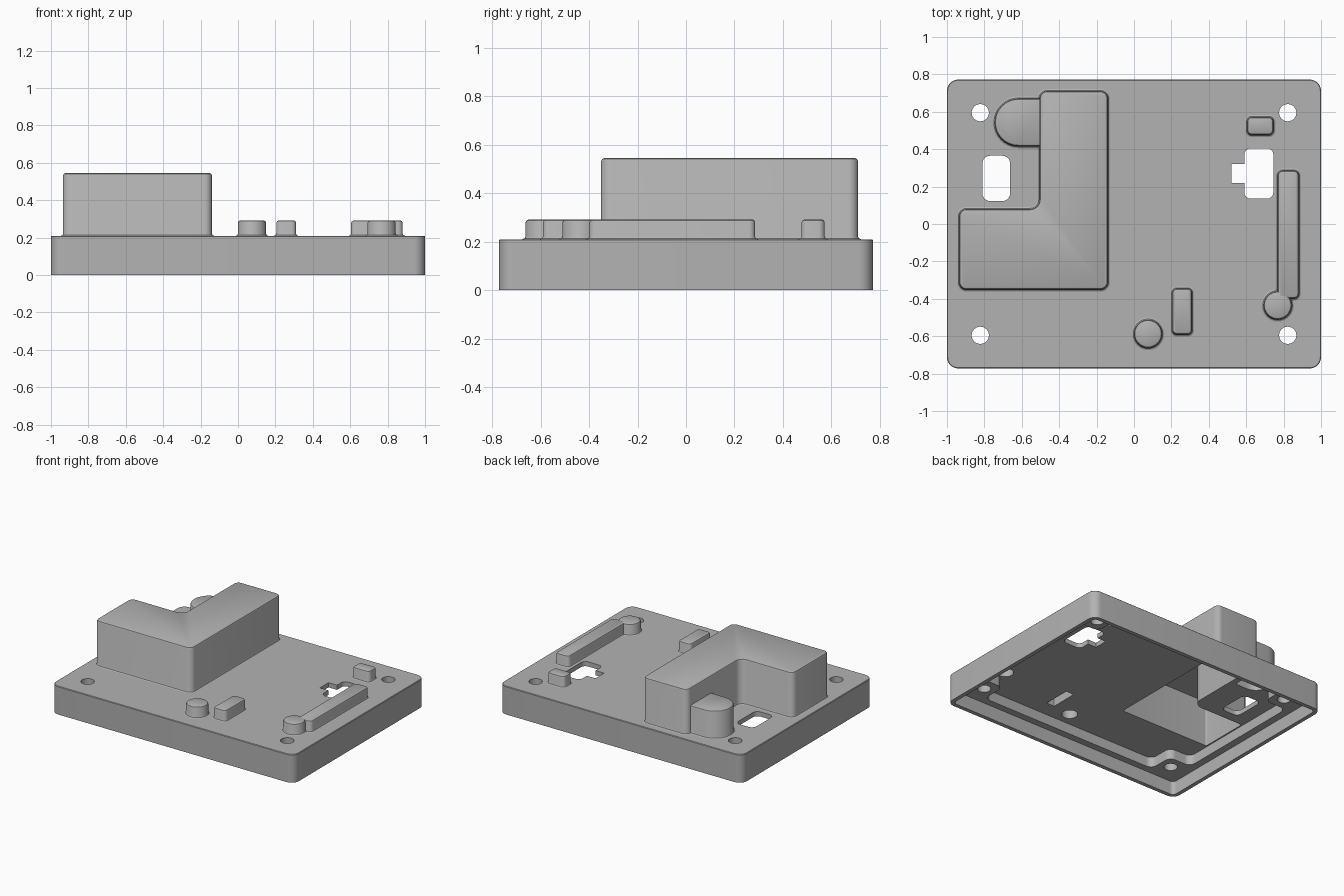
import bpy
import bmesh
from math import cos, sin, pi
from mathutils import Vector

if "Cube" in bpy.data.objects:
    bpy.data.objects.remove(bpy.data.objects["Cube"])

grey = bpy.data.materials.new("mid_grey")
grey.use_nodes = True
grey.diffuse_color = (0.45, 0.45, 0.45, 1)
grey.node_tree.nodes["Principled BSDF"].inputs["Base Color"].default_value = (0.45, 0.45, 0.45, 1)

LEDGE = 0.1
CEILING = 0.175
PLATE_TOP = 0.21
LOW_TOP = 0.292
ARC_STEPS = 8


def rounded(corners):
    """Counter-clockwise outline from right-angled corners (x, y, radius)."""
    out = []
    n = len(corners)
    for i, (x, y, r) in enumerate(corners):
        p = Vector((x, y))
        if r == 0:
            out.append(p)
            continue
        a = (Vector(corners[i - 1][:2]) - p).normalized()
        b = (Vector(corners[(i + 1) % n][:2]) - p).normalized()
        for s in range(ARC_STEPS + 1):
            t = pi / 2 * s / ARC_STEPS
            q = p + a * r * (1 - sin(t)) + b * r * (1 - cos(t))
            if not out or (q - out[-1]).length > 1e-4:
                out.append(q)
    if (out[0] - out[-1]).length < 1e-4:
        out.pop()
    return out


def box(x0, x1, y0, y1, r, r_right=None):
    q = r if r_right is None else r_right
    return rounded([(x0, y0, r), (x1, y0, q), (x1, y1, q), (x0, y1, r)])


def disc(x, y, r):
    return box(x - r, x + r, y - r, y + r, r)


def offset(outline, d):
    """Move an outline outward by d."""
    out = []
    n = len(outline)
    for i, p in enumerate(outline):
        e1 = (p - outline[i - 1]).normalized()
        e2 = (outline[(i + 1) % n] - p).normalized()
        n1, n2 = Vector((e1.y, -e1.x)), Vector((e2.y, -e2.x))
        out.append(p + (n1 + n2) * d / (1 + n1.dot(n2)))
    return out


def ring(bm, outline, z):
    return [bm.verts.new((p.x, p.y, z)) for p in outline]


def walls(bm, outline, profile, inward=False, cap=False):
    """Side walls through (offset, height) rings, with an optional lid."""
    rings = [ring(bm, offset(outline, d), z) for d, z in profile]
    n = len(outline)
    faces = [[lo[i], lo[(i + 1) % n], hi[(i + 1) % n], hi[i]]
             for lo, hi in zip(rings, rings[1:]) for i in range(n)]
    if cap:
        faces.append(rings[-1])
    for f in faces:
        bm.faces.new(f[::-1] if inward else f)


def sheet(bm, outlines, z, up):
    """Flat face filling the first outline, with the others as holes."""
    edges = []
    for outline in outlines:
        vs = ring(bm, outline, z)
        edges += [bm.edges.new((vs[i - 1], vs[i])) for i in range(len(vs))]
    result = bmesh.ops.triangle_fill(bm, use_beauty=True, edges=edges, normal=(0, 0, 1))
    for f in result["geom"]:
        if isinstance(f, bmesh.types.BMFace):
            f.normal_update()
            if (f.normal.z > 0) != up:
                f.normal_flip()


def finish(bm, name):
    bmesh.ops.remove_doubles(bm, verts=bm.verts, dist=1e-5)
    mesh = bpy.data.meshes.new(name)
    bm.to_mesh(mesh)
    bm.free()
    mesh.materials.append(grey)
    obj = bpy.data.objects.new(name, mesh)
    bpy.context.scene.collection.objects.link(obj)
    bpy.ops.object.select_all(action="DESELECT")
    obj.select_set(True)
    bpy.context.view_layer.objects.active = obj
    bpy.ops.object.shade_smooth_by_angle(angle=0.6)


# Raised housings: name, outline, top height, wall thickness
main_block = rounded([(-0.935, -0.35, 0.04), (-0.14, -0.35, 0.04), (-0.14, 0.71, 0.04),
                      (-0.505, 0.71, 0.04), (-0.505, 0.08, 0.05), (-0.935, 0.08, 0.04)])
housings = [
    ("main_housing", main_block, 0.545, 0.03),
    ("round_ended_housing", box(-0.745, -0.49, 0.417, 0.67, 0.126, 0), 0.415, 0.03),
    ("front_block", box(0.205, 0.31, -0.59, -0.345, 0.024), LOW_TOP, 0.02),
    ("back_block", box(0.605, 0.745, 0.477, 0.572, 0.025), LOW_TOP, 0.02),
    ("long_bar", box(0.768, 0.88, -0.398, 0.285, 0.025), LOW_TOP, 0.02),
    ("front_button", disc(0.075, -0.587, 0.075), LOW_TOP, 0.02),
    ("bar_button", disc(0.768, -0.435, 0.075), LOW_TOP, 0.02),
]
for name, outline, top, wall in housings:
    bm = bmesh.new()
    walls(bm, outline, [(0.012, PLATE_TOP), (0.004, PLATE_TOP + 0.004), (0, PLATE_TOP + 0.012),
                        (0, top - 0.012), (-0.004, top - 0.004), (-0.012, top)], cap=True)
    finish(bm, name)

# Outlines of the plate, its lip recess and the cavity stepping round the corner bosses
plate = box(-1, 1, -0.772, 0.772, 0.06)
lip = offset(plate, -0.03)
X, Y, BX, BY, R = 0.915, 0.69, 0.735, 0.5, 0.05
corners = []
for sx, sy in ((-1, -1), (1, -1), (1, 1), (-1, 1)):
    boss = [(sx * X, sy * BY, R), (sx * BX, sy * BY, R), (sx * BX, sy * Y, R)]
    corners += boss if sx * sy > 0 else boss[::-1]
cavity = rounded(corners)

# Openings
pockets = [offset(outline, -wall) for _, outline, _, wall in housings]
screws = [disc(sx * 0.822, sy * 0.595, 0.046) for sx in (-1, 1) for sy in (-1, 1)]
windows = [
    box(-0.81, -0.663, 0.123, 0.365, 0.04),
    rounded([(0.59, 0.135, 0.035), (0.745, 0.135, 0.035), (0.745, 0.405, 0.035),
             (0.59, 0.405, 0.035), (0.59, 0.322, 0), (0.52, 0.322, 0),
             (0.52, 0.22, 0), (0.59, 0.22, 0)]),
]

# Hollow plate: flat sheets, then the walls joining them
bm = bmesh.new()
sheet(bm, [plate, lip], 0, False)
sheet(bm, [lip, cavity] + screws, LEDGE, False)
sheet(bm, [cavity] + pockets + windows, CEILING, False)
sheet(bm, [offset(plate, -0.004)] + pockets + screws + windows, PLATE_TOP, True)
walls(bm, plate, [(0, 0), (0, PLATE_TOP - 0.004), (-0.004, PLATE_TOP)])
walls(bm, lip, [(0, 0), (0, LEDGE)], inward=True)
walls(bm, cavity, [(0, LEDGE), (0, CEILING)], inward=True)
for hole in screws:
    walls(bm, hole, [(0, LEDGE), (0, PLATE_TOP)], inward=True)
for hole in windows:
    walls(bm, hole, [(0, CEILING), (0, PLATE_TOP)], inward=True)
for pocket, (_, _, top, wall) in zip(pockets, housings):
    walls(bm, pocket, [(0, CEILING), (0, PLATE_TOP), (0, top - 0.03)], inward=True, cap=True)
finish(bm, "plate_shell")
